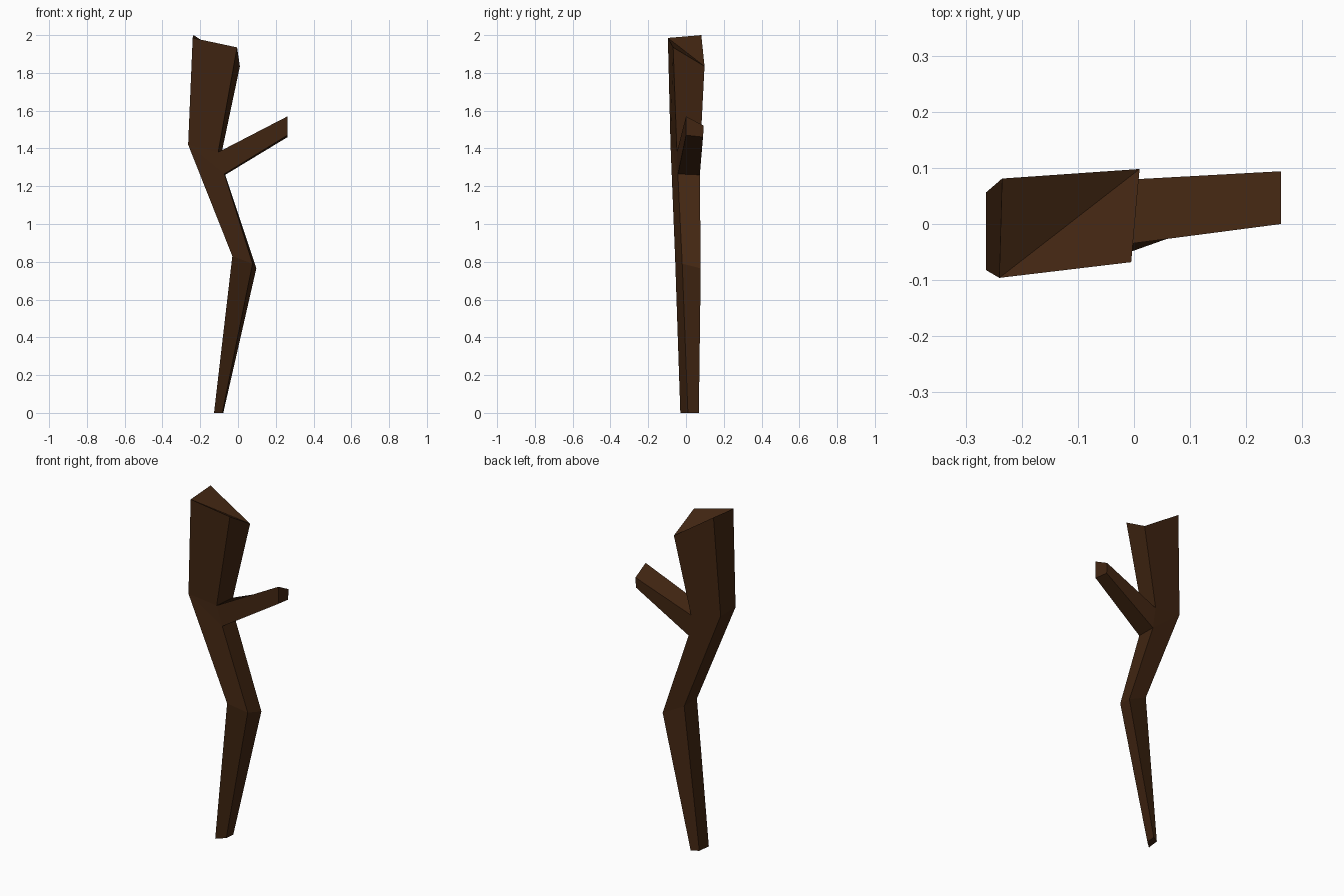
import bpy
import bmesh

cube = bpy.data.objects.get("Cube")
if cube:
    bpy.data.objects.remove(cube)

# One bark colour
bark = bpy.data.materials.new("dark_brown_bark")
bark.use_nodes = True
colour = (0.055, 0.0195, 0.006, 1)
bark.diffuse_color = colour
bsdf = bark.node_tree.nodes["Principled BSDF"]
bsdf.inputs["Base Color"].default_value = colour
bsdf.inputs["Roughness"].default_value = 0.9

# Outline of the forked stick: each corner has a front and a back point
outline = {
    "foot_right":  ((-0.127, -0.03, 0), (-0.118, 0.045, 0)),
    "knee_right":  ((-0.03, -0.058, 0.83), (-0.03, 0.06, 0.83)),
    "bend":        ((-0.264, -0.082, 1.42), (-0.264, 0.056, 1.42)),
    "top_right":   ((-0.24, -0.096, 1.985), (-0.235, 0.081, 2.0)),
    "top_left":    ((-0.005, -0.068, 1.935), (0.01, 0.098, 1.835)),
    "crotch":      ((-0.105, -0.048, 1.38), (-0.085, 0.075, 1.385)),
    "branch_high": ((0.262, 0.0, 1.57), (0.262, 0.094, 1.52)),
    "branch_low":  ((0.262, 0.0, 1.47), (0.262, 0.09, 1.46)),
    "underarm":    ((-0.072, -0.043, 1.265), (-0.068, 0.073, 1.26)),
    "knee_left":   ((0.077, -0.02, 0.79), (0.097, 0.078, 0.765)),
    "foot_left":   ((-0.083, 0.01, 0), (-0.078, 0.068, 0)),
}

# Panels that fill the outline on the front and back
panels = [
    ("foot_right", "foot_left", "knee_left", "knee_right"),
    ("knee_right", "knee_left", "underarm", "bend"),
    ("bend", "underarm", "crotch"),
    ("bend", "crotch", "top_left", "top_right"),
    ("underarm", "branch_low", "branch_high", "crotch"),
]

bm = bmesh.new()
front = {name: bm.verts.new(pair[0]) for name, pair in outline.items()}
back = {name: bm.verts.new(pair[1]) for name, pair in outline.items()}

for panel in panels:
    bm.faces.new([front[n] for n in panel])
    bm.faces.new([back[n] for n in reversed(panel)])

# Side walls around the outline, with the broken top creased on its diagonal
names = list(outline)
for a, b in zip(names, names[1:] + names[:1]):
    if a == "top_right":
        bm.faces.new((front[a], front[b], back[b]))
        bm.faces.new((front[a], back[b], back[a]))
    else:
        bm.faces.new((front[a], front[b], back[b], back[a]))

bmesh.ops.recalc_face_normals(bm, faces=bm.faces)
mesh = bpy.data.meshes.new("forked_stick")
bm.to_mesh(mesh)
bm.free()
mesh.materials.append(bark)
stick = bpy.data.objects.new("forked_stick", mesh)
bpy.context.collection.objects.link(stick)
